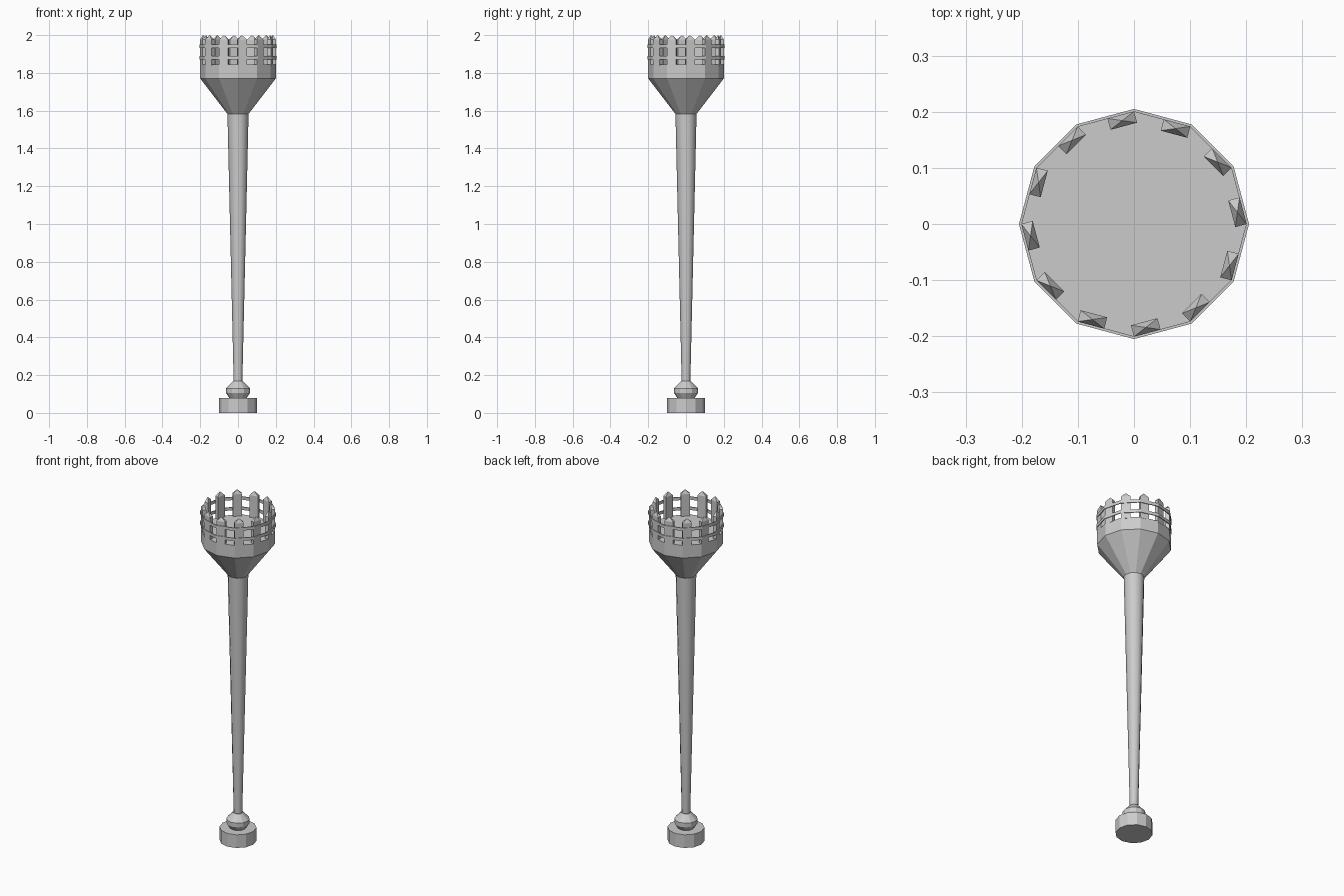
import bpy, math

if "Cube" in bpy.data.objects:
    bpy.data.objects.remove(bpy.data.objects["Cube"])

SIDES = 12


def lathe(name, profile, closed=False, angle=None):
    """Revolve (radius, z) points; cap the ends unless the profile is a closed loop."""
    verts, faces = [], []
    for r, z in profile:
        for i in range(SIDES):
            a = 2 * math.pi * i / SIDES
            verts.append((r * math.cos(a), r * math.sin(a), z))
    n = len(profile)
    for k in range(n if closed else n - 1):
        lo, hi = k * SIDES, (k + 1) % n * SIDES
        for i in range(SIDES):
            j = (i + 1) % SIDES
            faces.append((lo + i, lo + j, hi + j, hi + i))
    if not closed:
        faces.append(tuple(reversed(range(SIDES))))
        faces.append(tuple(range((n - 1) * SIDES, n * SIDES)))
    return make(name, verts, faces, angle)


def make(name, verts, faces, angle=None):
    mesh = bpy.data.meshes.new(name)
    mesh.from_pydata(verts, [], faces)
    obj = bpy.data.objects.new(name, mesh)
    bpy.context.collection.objects.link(obj)
    if angle:
        bpy.ops.object.select_all(action='DESELECT')
        obj.select_set(True)
        bpy.context.view_layer.objects.active = obj
        bpy.ops.object.shade_smooth_by_angle(angle=math.radians(angle))
    return obj


# Foot, knob and tapering handle
lathe("foot", [(0.1, 0), (0.1, 0.078)])
lathe("knob", [(0.045, 0.078), (0.063, 0.105), (0.063, 0.13), (0.027, 0.168)])
lathe("handle", [(0.023, 0.165), (0.056, 1.587)], angle=35)

# Flared bowl with a flat floor on top
lathe("bowl", [(0.056, 1.583), (0.2, 1.77), (0.2, 1.845)])

# Two thin hoops around the pickets
for label, z in (("lower", 1.881), ("upper", 1.942)):
    lathe(label + "_hoop", [(0.2, z - 0.009), (0.205, z - 0.009),
                            (0.205, z + 0.009), (0.2, z + 0.009)], closed=True)

# Pointed pickets, each pushed to one end of its facet
T0, T1, R0, R1 = -0.052, -0.003, 0.173, 0.194
for k in range(SIDES):
    a = math.radians(15 + 30 * k)
    c, s = math.cos(a), math.sin(a)
    local = [(r, t, z) for z in (1.84, 1.976)
             for r, t in ((R0, T0), (R1, T0), (R1, T1), (R0, T1))]
    local.append(((R0 + R1) / 2, (T0 + T1) / 2, 2.0))
    verts = [(r * c - t * s, r * s + t * c, z) for r, t, z in local]
    faces = [(3, 2, 1, 0)]
    for i in range(4):
        j = (i + 1) % 4
        faces += [(i, j, j + 4, i + 4), (i + 4, j + 4, 8)]
    make(f"picket_{k + 1}", verts, faces)
